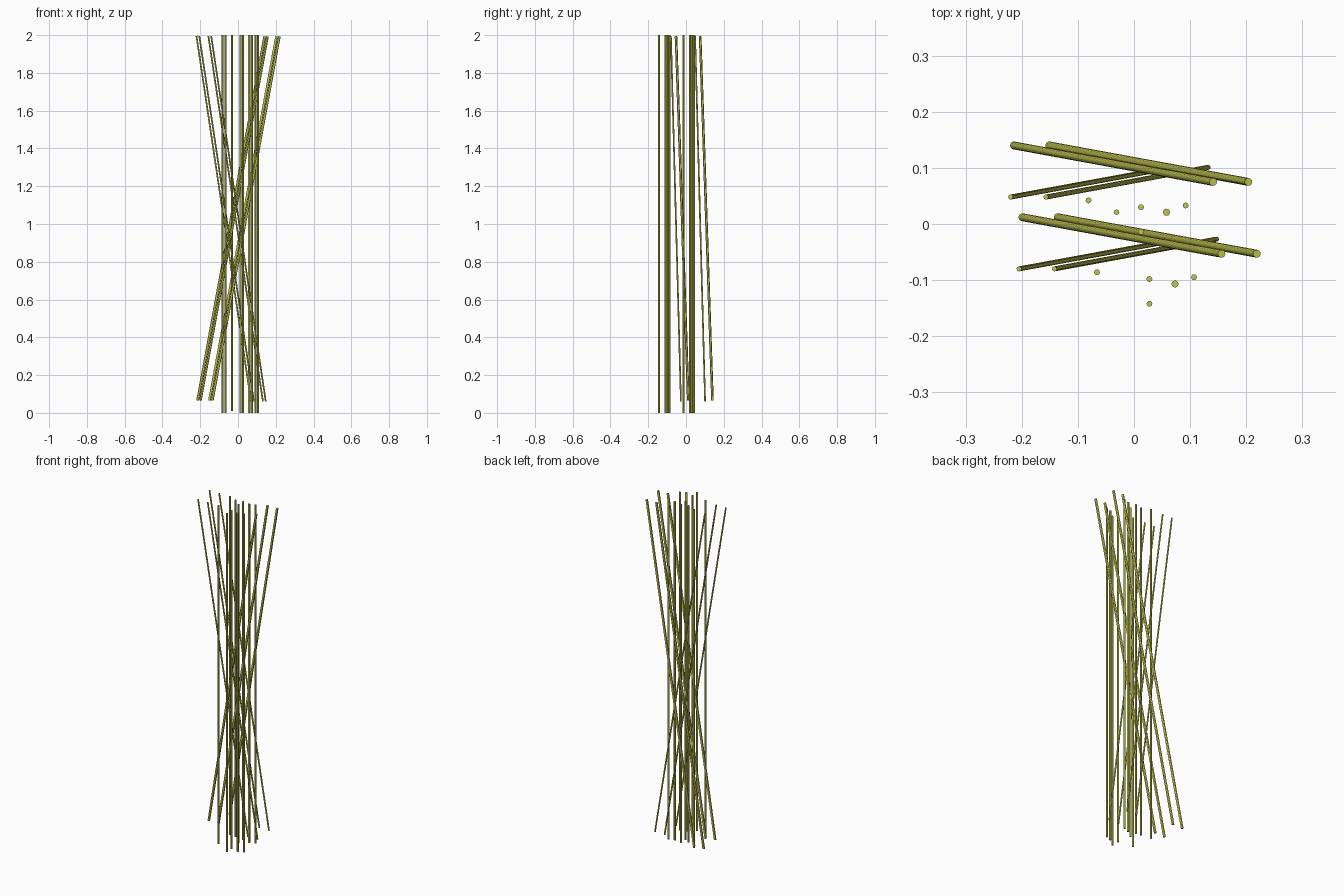
import bpy
import bmesh
from mathutils import Vector, Matrix

cube = bpy.data.objects.get("Cube")
if cube:
    bpy.data.objects.remove(cube, do_unlink=True)

# Dry olive stalk colour
olive = bpy.data.materials.new("olive_green")
olive.use_nodes = True
colour = (0.54, 0.55, 0.08, 1.0)
olive.diffuse_color = colour
olive.node_tree.nodes["Principled BSDF"].inputs["Base Color"].default_value = colour


def stalk(name, bottom, top, radius):
    """Straight capped rod between two points."""
    a, b = Vector(bottom), Vector(top)
    axis = b - a
    turn = axis.to_track_quat('Z', 'Y').to_matrix().to_4x4()
    bm = bmesh.new()
    bmesh.ops.create_cone(bm, cap_ends=True, segments=12, radius1=radius,
                          radius2=radius, depth=axis.length,
                          matrix=Matrix.Translation((a + b) / 2) @ turn)
    mesh = bpy.data.meshes.new(name)
    bm.to_mesh(mesh)
    bm.free()
    mesh.materials.append(olive)
    obj = bpy.data.objects.new(name, mesh)
    bpy.context.collection.objects.link(obj)
    bpy.ops.object.select_all(action='DESELECT')
    obj.select_set(True)
    bpy.context.view_layer.objects.active = obj
    bpy.ops.object.shade_smooth_by_angle()


# The bundle is two copies of one clump, the second shifted to the front
clumps = {"back": Vector((0, 0, 0)), "front": Vector((0.015, -0.128, 0))}

# Upright stalks: x, y, radius
upright = [(-0.081, 0.042, 0.0052), (0.0125, 0.030, 0.0052), (0.058, 0.021, 0.0063),
           (0.092, 0.033, 0.0052), (0.0125, -0.014, 0.0052)]

for side, shift in clumps.items():
    for i, (x, y, r) in enumerate(upright):
        stalk(f"{side}_upright_stalk_{i + 1}", Vector((x, y, 0)) + shift,
              Vector((x, y, 2)) + shift, r)
    # Leaning stalks come in parallel pairs
    for i, dx in enumerate((0, 0.063)):
        step = shift + Vector((dx, 0, 0))
        stalk(f"{side}_thick_leaning_stalk_{i + 1}", Vector((-0.214, 0.140, 0.066)) + step,
              Vector((0.141, 0.075, 1.993)) + step, 0.007)
        stalk(f"{side}_thin_leaning_stalk_{i + 1}", Vector((0.069, 0.101, 0.06)) + step,
              Vector((-0.220, 0.048, 1.996)) + step, 0.0044)

# Single stalk standing between the clumps
stalk("lone_stalk", (-0.031, 0.021, 0.01), (-0.031, 0.021, 2.0), 0.0048)
